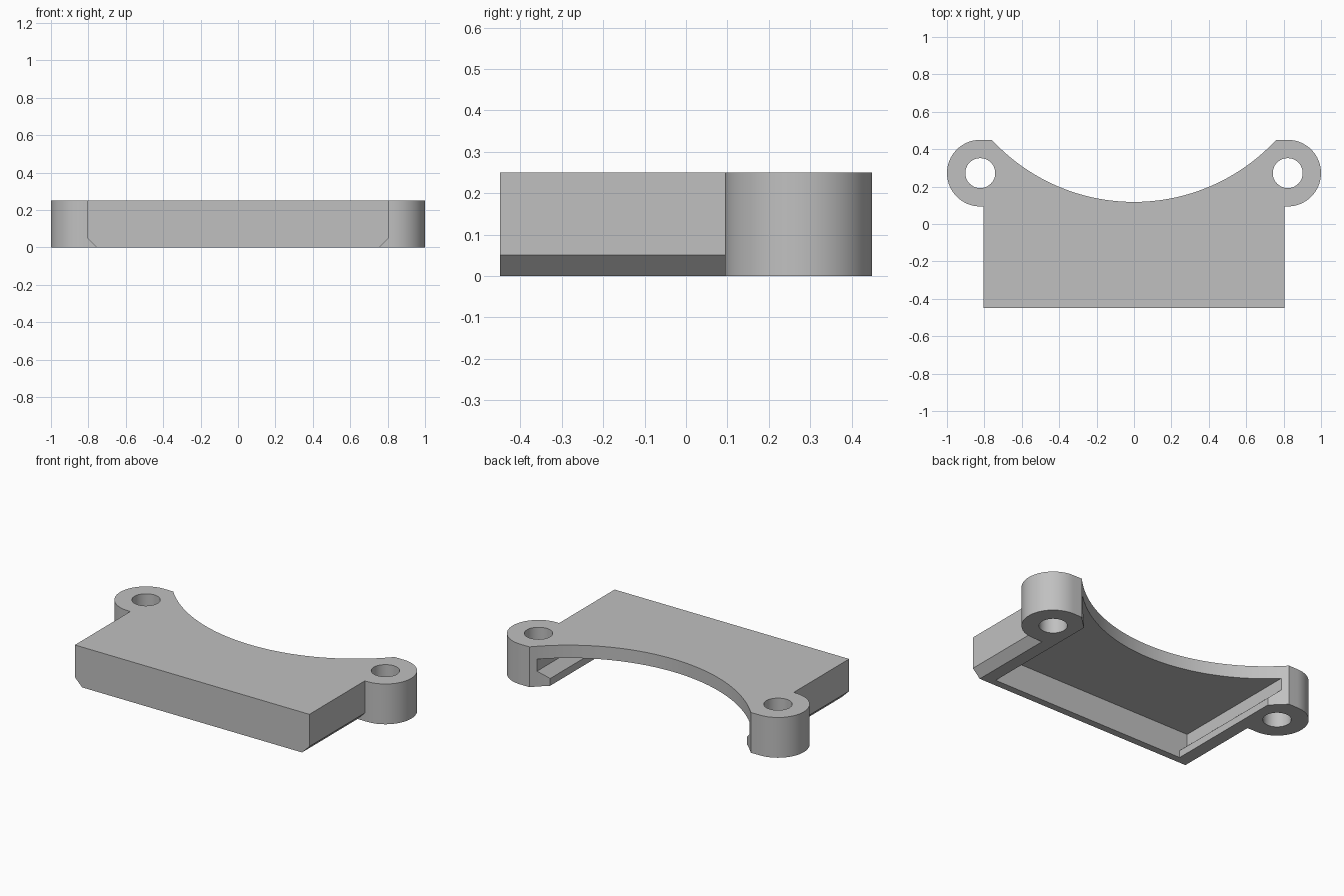
import bpy, bmesh
from math import sin, cos, pi, asin
from mathutils import Vector

if "Cube" in bpy.data.objects:
    bpy.data.objects.remove(bpy.data.objects["Cube"], do_unlink=True)

# Main dimensions
HEIGHT, FRONT, BACK = 0.25, -0.45, 0.45
SIDE, CHAMFER = 0.805, 0.05
EAR_X, EAR_R, HOLE_R = 0.822, 0.178, 0.08
EAR_Y = BACK - EAR_R
ARC_HALF, ARC_LOW = 0.76, 0.118
RISE = BACK - ARC_LOW
ARC_R = (RISE ** 2 + ARC_HALF ** 2) / (2 * RISE)

grey = bpy.data.materials.new("plain_grey")
grey.use_nodes = True
grey.diffuse_color = (0.53, 0.53, 0.53, 1)
grey.node_tree.nodes["Principled BSDF"].inputs["Base Color"].default_value = (0.53, 0.53, 0.53, 1)


def prism(name, points, direction):
    """Solid made by sweeping a closed flat outline along a direction."""
    bm = bmesh.new()
    face = bm.faces.new([bm.verts.new(p) for p in points])
    swept = bmesh.ops.extrude_face_region(bm, geom=[face])["geom"]
    moved = [g for g in swept if isinstance(g, bmesh.types.BMVert)]
    bmesh.ops.translate(bm, verts=moved, vec=Vector(direction))
    bmesh.ops.recalc_face_normals(bm, faces=bm.faces)
    mesh = bpy.data.meshes.new(name)
    bm.to_mesh(mesh)
    bm.free()
    obj = bpy.data.objects.new(name, mesh)
    bpy.context.collection.objects.link(obj)
    mesh.materials.append(grey)
    return obj


def circle(cx, cy, r, start, end, n):
    return [(cx + r * cos(start + (end - start) * i / n),
             cy + r * sin(start + (end - start) * i / n)) for i in range(n + 1)]


def cut(target, cutter):
    cutter.hide_render = True
    mod = target.modifiers.new("cut", "BOOLEAN")
    mod.operation, mod.solver, mod.object = "DIFFERENCE", "EXACT", cutter
    bpy.context.view_layer.objects.active = target
    bpy.ops.object.modifier_apply(modifier=mod.name)
    bpy.data.objects.remove(cutter, do_unlink=True)


# Plate outline: front edge, rounded ears and concave back edge
right = [(SIDE, FRONT), (SIDE, EAR_Y - EAR_R)]
right += circle(EAR_X, EAR_Y, EAR_R, -pi / 2, pi / 2, 32)
left = [(-x, y) for x, y in reversed(right)]
half_angle = asin(ARC_HALF / ARC_R)
hollow = circle(0, ARC_LOW + ARC_R, ARC_R, -pi / 2 + half_angle, -pi / 2 - half_angle, 64)
cover = prism("bracket_cover", [(x, y, 0) for x, y in right + hollow + left], (0, 0, HEIGHT))

# Underside channel, narrowed at the bottom by sloped side lips
lip = [(0.675, -0.1), (0.675, 0.045), (0.73, 0.095), (0.73, 0.17)]
section = lip + [(-x, z) for x, z in reversed(lip)]
cut(cover, prism("channel_cutter", [(x, -0.405, z) for x, z in section], (0, 1.2, 0)))

for side in (1, -1):
    # Chamfer along the lower side edge, stopping at the ear
    wedge = [(SIDE - 2 * CHAMFER, -CHAMFER), (SIDE + CHAMFER, 2 * CHAMFER), (SIDE + CHAMFER, -CHAMFER)]
    start = FRONT - 0.1
    cut(cover, prism("chamfer_cutter", [(side * x, start, z) for x, z in wedge],
                     (0, EAR_Y - EAR_R - start, 0)))
    # Screw hole through the ear
    ring = circle(side * EAR_X, EAR_Y, HOLE_R, 0, 2 * pi, 48)[:-1]
    cut(cover, prism("hole_cutter", [(x, y, -0.1) for x, y in ring], (0, 0, HEIGHT + 0.2)))

# Smooth the curved walls, keep the edges crisp
bpy.ops.object.select_all(action="DESELECT")
cover.select_set(True)
bpy.context.view_layer.objects.active = cover
bpy.ops.object.shade_smooth_by_angle(angle=pi / 6)
